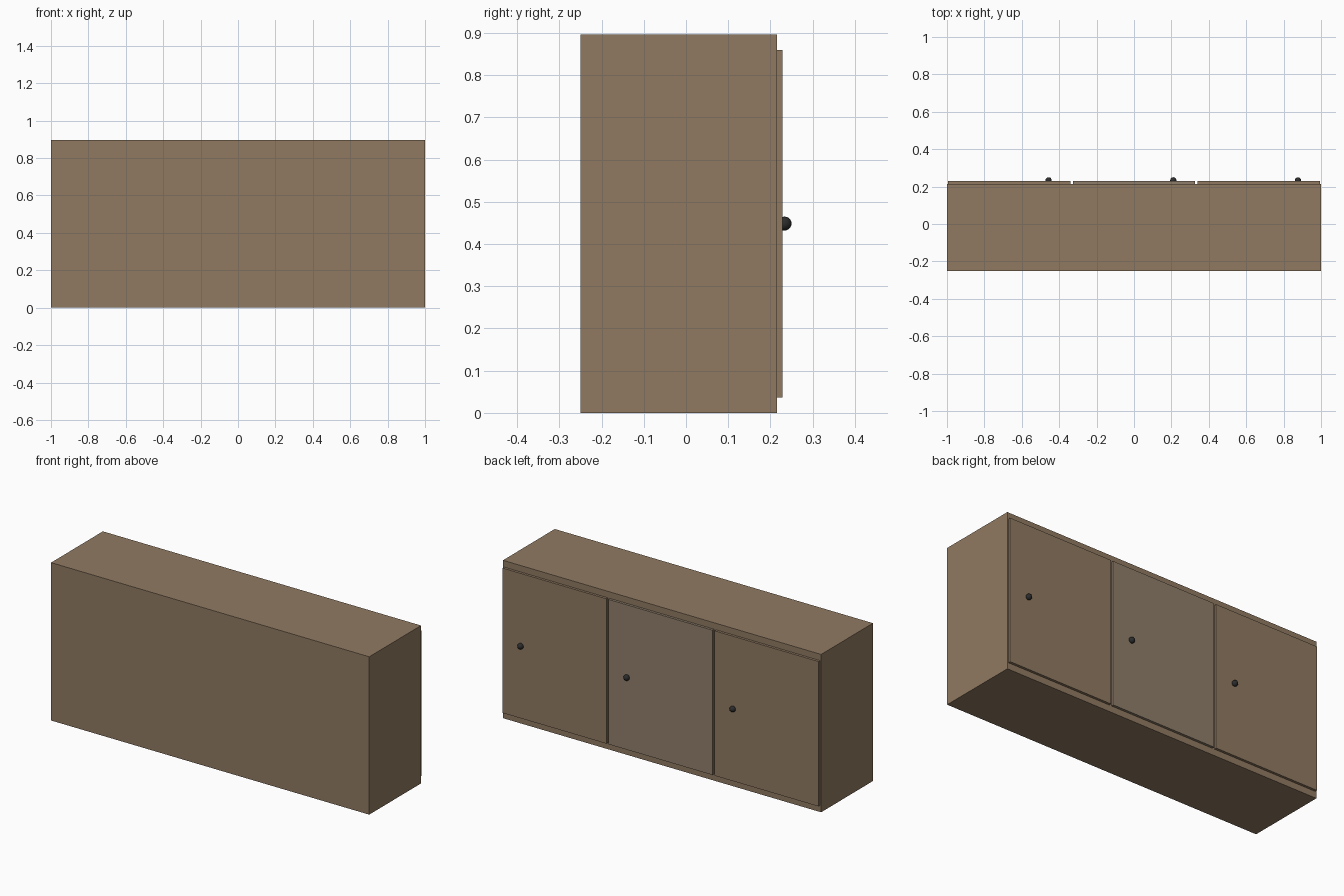
import bpy

if "Cube" in bpy.data.objects:
    bpy.data.objects.remove(bpy.data.objects["Cube"])

def material(name, rgb):
    m = bpy.data.materials.new(name)
    m.diffuse_color = (*rgb, 1)
    m.use_nodes = True
    m.node_tree.nodes["Principled BSDF"].inputs["Base Color"].default_value = m.diffuse_color
    return m

WOOD = material("wood", (0.28, 0.195, 0.122))
WOOD_MID = material("wood_middle", (0.28, 0.212, 0.145))
DARK = material("dark_knob", (0.025, 0.025, 0.025))

def box(name, lo, hi, mat):
    bpy.ops.mesh.primitive_cube_add(size=1, location=[(a + b) / 2 for a, b in zip(lo, hi)])
    o = bpy.context.object
    o.name = name
    o.scale = [b - a for a, b in zip(lo, hi)]
    bpy.ops.object.transform_apply(location=False, rotation=False, scale=True)
    o.data.materials.append(mat)
    return o

# Cabinet body
HEIGHT, FACE_Y, DOOR_Y = 0.897, 0.215, 0.229
box("cabinet_body", (-1, -0.25, 0), (1, FACE_Y, HEIGHT), WOOD)

# Three doors, each with a round knob
PITCH, HALF_W, MARGIN, KNOB_R = 2 / 3, 0.3265, 0.037, 0.0165
for side, i in (("left", -1), ("middle", 0), ("right", 1)):
    cx = i * PITCH
    box(f"{side}_door", (cx - HALF_W, FACE_Y, MARGIN),
        (cx + HALF_W, DOOR_Y, HEIGHT - MARGIN), WOOD if i else WOOD_MID)
    bpy.ops.mesh.primitive_uv_sphere_add(
        segments=24, ring_count=12, radius=KNOB_R,
        location=(cx + 0.21, 0.25 - KNOB_R, HEIGHT / 2))
    knob = bpy.context.object
    knob.name = f"{side}_knob"
    knob.data.materials.append(DARK)
    bpy.ops.object.shade_smooth_by_angle()
